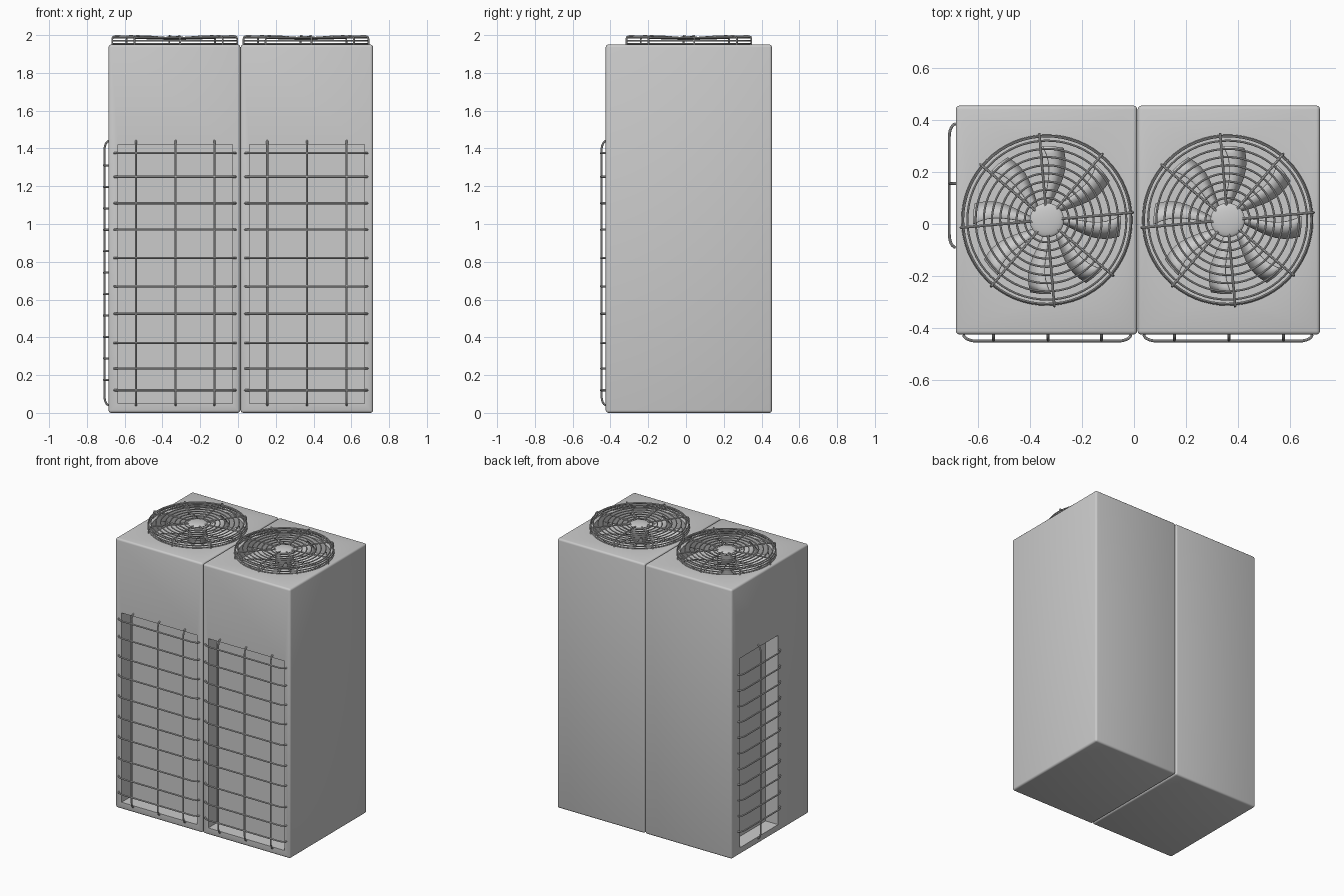
import bpy, bmesh, math
from mathutils import Matrix, Vector

if "Cube" in bpy.data.objects:
    bpy.data.objects.remove(bpy.data.objects["Cube"])

Y0, Y1, TOP = -0.425, 0.455, 1.95
FAN_Y, WIRE = 0.015, 0.0055


def add_mesh(name, bm):
    bmesh.ops.recalc_face_normals(bm, faces=bm.faces[:])
    me = bpy.data.meshes.new(name)
    bm.to_mesh(me)
    bm.free()
    ob = bpy.data.objects.new(name, me)
    bpy.context.collection.objects.link(ob)
    return ob


def activate(ob):
    bpy.ops.object.select_all(action='DESELECT')
    ob.select_set(True)
    bpy.context.view_layer.objects.active = ob


def smooth(ob):
    activate(ob)
    bpy.ops.object.shade_smooth_by_angle(angle=math.radians(40))


def box(name, lo, hi):
    lo, hi = Vector(lo), Vector(hi)
    bm = bmesh.new()
    bmesh.ops.create_cube(bm, size=1, matrix=Matrix.Translation((lo + hi) / 2)
                          @ Matrix.Diagonal((hi - lo).to_4d()))
    return add_mesh(name, bm)


def drum(name, x, z0, z1, r):
    bm = bmesh.new()
    bmesh.ops.create_cone(bm, cap_ends=True, segments=64, radius1=r, radius2=r,
                          depth=z1 - z0,
                          matrix=Matrix.Translation((x, FAN_Y, (z0 + z1) / 2)))
    return add_mesh(name, bm)


def cabinet(name, x0, x1, cutters):
    ob = box(name, (x0, Y0, 0), (x1, Y1, TOP))
    activate(ob)
    bev = ob.modifiers.new("round_edges", 'BEVEL')
    bev.width, bev.segments = 0.014, 3
    bpy.ops.object.modifier_apply(modifier=bev.name)
    for c in cutters:
        c.hide_render = True
        m = ob.modifiers.new("recess", 'BOOLEAN')
        m.operation, m.solver, m.object = 'DIFFERENCE', 'EXACT', c
        activate(ob)
        bpy.ops.object.modifier_apply(modifier=m.name)
        bpy.data.objects.remove(c)
    smooth(ob)
    return ob


def wires(name, paths, radius=WIRE):
    """Round wires along (points, closed) paths, as one mesh object."""
    cu = bpy.data.curves.new(name, 'CURVE')
    cu.dimensions = '3D'
    cu.bevel_depth, cu.bevel_resolution, cu.use_fill_caps = radius, 2, True
    for pts, closed in paths:
        s = cu.splines.new('POLY')
        s.points.add(len(pts) - 1)
        for p, co in zip(s.points, pts):
            p.co = (*co, 1)
        s.use_cyclic_u = closed
    ob = bpy.data.objects.new(name, cu)
    bpy.context.collection.objects.link(ob)
    activate(ob)
    bpy.ops.object.convert(target='MESH')
    ob = bpy.context.object
    smooth(ob)
    return ob


def bow(a, b, height, run=0.05):
    """Straight run from a to b whose ends curve back to the panel: (along, out)."""
    arc = [(run * (1 - math.cos(t)), height * math.sin(t))
           for t in (i * math.pi / 12 for i in range(7))]
    return [(a + u, h) for u, h in arc] + [(b - u, h) for u, h in reversed(arc)]


def rail_guard(name, a, b, rails, posts, place):
    paths = [([place(u, z, h) for u, h in bow(a, b, 0.025)], False) for z in rails]
    paths += [([place(u, z, h - 0.003) for z, h in bow(0.04, 1.44, 0.025)], False)
              for u in posts]
    return wires(name, paths)


# cabinets with coil recesses in front, on the left side and under the fans
FANS = {"left": -0.335, "right": 0.36}
cabinet("left_cabinet", -0.685, 0.012, [
    box("cut_front", (-0.635, -0.6, 0.05), (-0.03, Y0 + 0.1, 1.42)),
    box("cut_side", (-0.9, -0.075, 0.05), (-0.585, 0.36, 1.42)),
    drum("cut_fan", FANS["left"], TOP - 0.1, 2.1, 0.305)])
cabinet("right_cabinet", 0.014, 0.715, [
    box("cut_front", (0.06, -0.6, 0.05), (0.67, Y0 + 0.1, 1.42)),
    drum("cut_fan", FANS["right"], TOP - 0.1, 2.1, 0.305)])

# wire guards over the coil openings
front_rails = (0.12, 0.235, 0.37, 0.525, 0.67, 0.82, 0.97, 1.11, 1.25, 1.375)
front = lambda u, z, h: (u, Y0 - h, z)
rail_guard("left_front_guard", -0.655, -0.012, front_rails, (-0.54, -0.33, -0.125), front)
rail_guard("right_front_guard", 0.038, 0.685, front_rails, (0.155, 0.365, 0.575), front)
rail_guard("side_guard", -0.09, 0.385, [0.175 + 0.1135 * i for i in range(11)], (0.155,),
           lambda u, z, h: (-0.685 - h, u, z))


# fan: curved pitched blades around a motor hub
def fan(side, x):
    bm = bmesh.new()
    for k in range(8):
        a0 = math.radians(-5 + 45 * k)
        rows = []
        for i in range(9):
            t = i / 8
            r = 0.06 + 0.225 * t
            half = 0.008 + 0.032 * t ** 0.7
            a = a0 - 0.12 * math.sin(math.pi * t)
            row = []
            for s in (-1, 0, 1):
                b = a + s * half / r
                row.append(bm.verts.new((x + r * math.cos(b), FAN_Y + r * math.sin(b),
                                         1.91 + s * half * 0.6 - 0.004 * s * s)))
            rows.append(row)
        for p, q in zip(rows, rows[1:]):
            for j in (0, 1):
                bm.faces.new((p[j], p[j + 1], q[j + 1], q[j]))
    ob = add_mesh(side + "_fan_blades", bm)
    sol = ob.modifiers.new("thickness", 'SOLIDIFY')
    sol.thickness = 0.004
    smooth(ob)
    smooth(drum(side + "_fan_motor", x, TOP - 0.1, 1.94, 0.062))


# fan guard: concentric rings, bent spokes and a domed centre cap
def fan_guard(side, x):
    at = lambda r, a, z: (x + r * math.cos(a), FAN_Y + r * math.sin(a), z)
    rings = [(0.325, 1.955), (0.325, 1.97), (0.322, 1.985)]
    rings += [(0.085 + 0.0315 * i, 1.98 + 0.001 * i) for i in range(8)]
    paths = [([at(r, i * math.tau / 64, z) for i in range(64)], True) for r, z in rings]
    wires(side + "_fan_rings", paths, 0.004)
    profile = [(0.332, 1.948), (0.332, 1.98), (0.328, 1.991), (0.315, 1.995),
               (0.2, 1.992), (0.055, 1.985)]
    wires(side + "_fan_spokes",
          [([at(r, math.radians(5 + 45 * k), z) for r, z in profile], False)
           for k in range(8)], 0.005)
    bm = bmesh.new()
    bmesh.ops.create_uvsphere(bm, u_segments=32, v_segments=12, radius=1,
                              matrix=Matrix.Translation((x, FAN_Y, 1.981))
                              @ Matrix.Diagonal((0.066, 0.066, 0.014, 1)))
    smooth(add_mesh(side + "_fan_cap", bm))


for side, x in FANS.items():
    fan(side, x)
    fan_guard(side, x)
